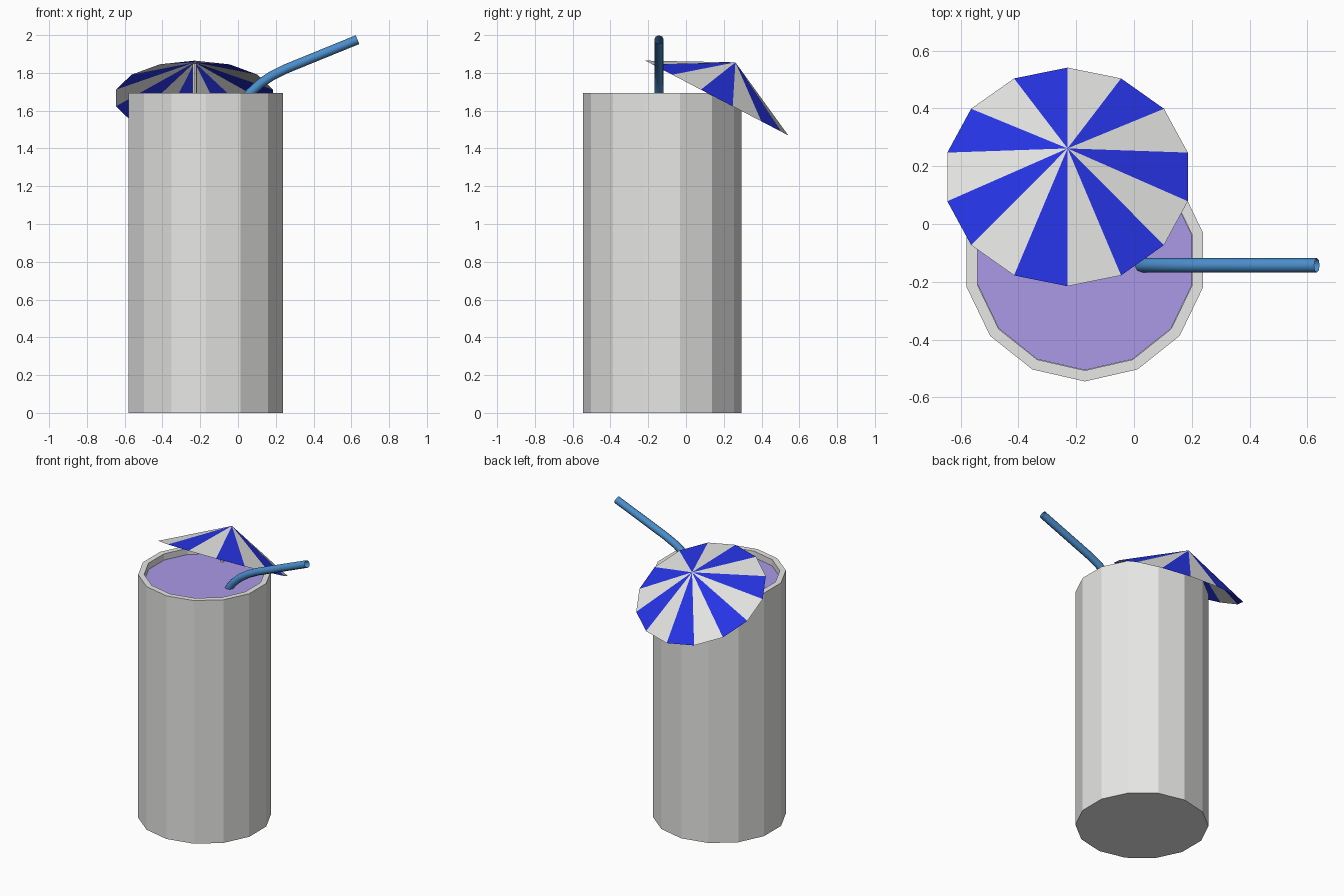
import bpy, bmesh, math
from mathutils import Matrix, Vector

cube = bpy.data.objects.get("Cube")
if cube:
    bpy.data.objects.remove(cube, do_unlink=True)

SIDES = 14


def material(name, rgb):
    m = bpy.data.materials.new(name)
    m.use_nodes = True
    m.diffuse_color = (*rgb, 1)
    m.node_tree.nodes["Principled BSDF"].inputs["Base Color"].default_value = (*rgb, 1)
    return m


pale_grey = material("pale_grey", (0.8, 0.8, 0.79))
royal_blue = material("royal_blue", (0.02, 0.035, 0.8))
purple = material("purple_drink", (0.41, 0.32, 0.8))
straw_blue = material("straw_blue", (0.07, 0.27, 0.6))


def add_object(name, bm, mats, place=Matrix()):
    mesh = bpy.data.meshes.new(name)
    bm.to_mesh(mesh)
    bm.free()
    for m in mats:
        mesh.materials.append(m)
    obj = bpy.data.objects.new(name, mesh)
    obj.matrix_world = place
    bpy.context.collection.objects.link(obj)
    return obj


def ring(bm, radius, z, sides=SIDES):
    # first corner points to +y, then clockwise seen from above
    turn = [math.tau * i / sides for i in range(sides)]
    return [bm.verts.new((radius * math.sin(a), radius * math.cos(a), z)) for a in turn]


def lathe(name, profile, mat, place, sides=SIDES):
    """Spin a (radius, z) profile and close both ends with flat discs."""
    bm = bmesh.new()
    rings = [ring(bm, r, z, sides) for r, z in profile]
    for a, b in zip(rings, rings[1:]):
        for i in range(sides):
            j = (i + 1) % sides
            bm.faces.new((a[i], a[j], b[j], b[i]))
    bm.faces.new(rings[0])
    bm.faces.new(rings[-1])
    bmesh.ops.recalc_face_normals(bm, faces=bm.faces)
    return add_object(name, bm, [mat], place)


# Glass with a thick wall, and the drink inside it
glass_place = Matrix.Translation((-0.17, -0.125, 0)) @ Matrix.Rotation(math.pi, 4, "Z")
lathe("glass", [(0.42, 0), (0.42, 1.693), (0.382, 1.693), (0.382, 0.05)], pale_grey, glass_place)
lathe("drink", [(0.381, 0.06), (0.381, 1.65)], purple, glass_place)

# Tilted paper umbrella with alternating panels
tilt = Matrix.Translation((-0.23, 0.163, 1.667)) @ Matrix.Rotation(math.radians(-27.6), 4, "X")
HEIGHT = 0.213
bm = bmesh.new()
rim = ring(bm, 0.427, 0)
tip = bm.verts.new((0, 0, HEIGHT))
for i in range(SIDES):
    panel = bm.faces.new((tip, rim[(i + 1) % SIDES], rim[i]))
    panel.material_index = i % 2
add_object("umbrella_canopy", bm, [pale_grey, royal_blue], tilt)
lathe("umbrella_stick", [(0.012, -0.3), (0.012, HEIGHT - 0.012)], pale_grey, tilt, 8)

# Bent drinking straw, an open tube swept along a path
path = [(0.0, 1.58), (0.03, 1.65), (0.065, 1.695), (0.12, 1.745),
        (0.18, 1.785), (0.25, 1.82), (0.633, 1.976)]
curve = bpy.data.curves.new("straw_path", "CURVE")
curve.dimensions = "3D"
curve.bevel_depth = 0.025
curve.bevel_resolution = 2
spline = curve.splines.new("POLY")
spline.points.add(len(path) - 1)
for p, (x, z) in zip(spline.points, path):
    p.co = (x, -0.143, z, 1)
guide = bpy.data.objects.new("straw_guide", curve)
bpy.context.collection.objects.link(guide)
bpy.context.view_layer.update()
mesh = bpy.data.meshes.new_from_object(guide.evaluated_get(bpy.context.evaluated_depsgraph_get()))
bpy.data.objects.remove(guide, do_unlink=True)
mesh.materials.clear()
mesh.materials.append(straw_blue)
mesh.shade_smooth()
straw = bpy.data.objects.new("straw", mesh)
bpy.context.collection.objects.link(straw)
